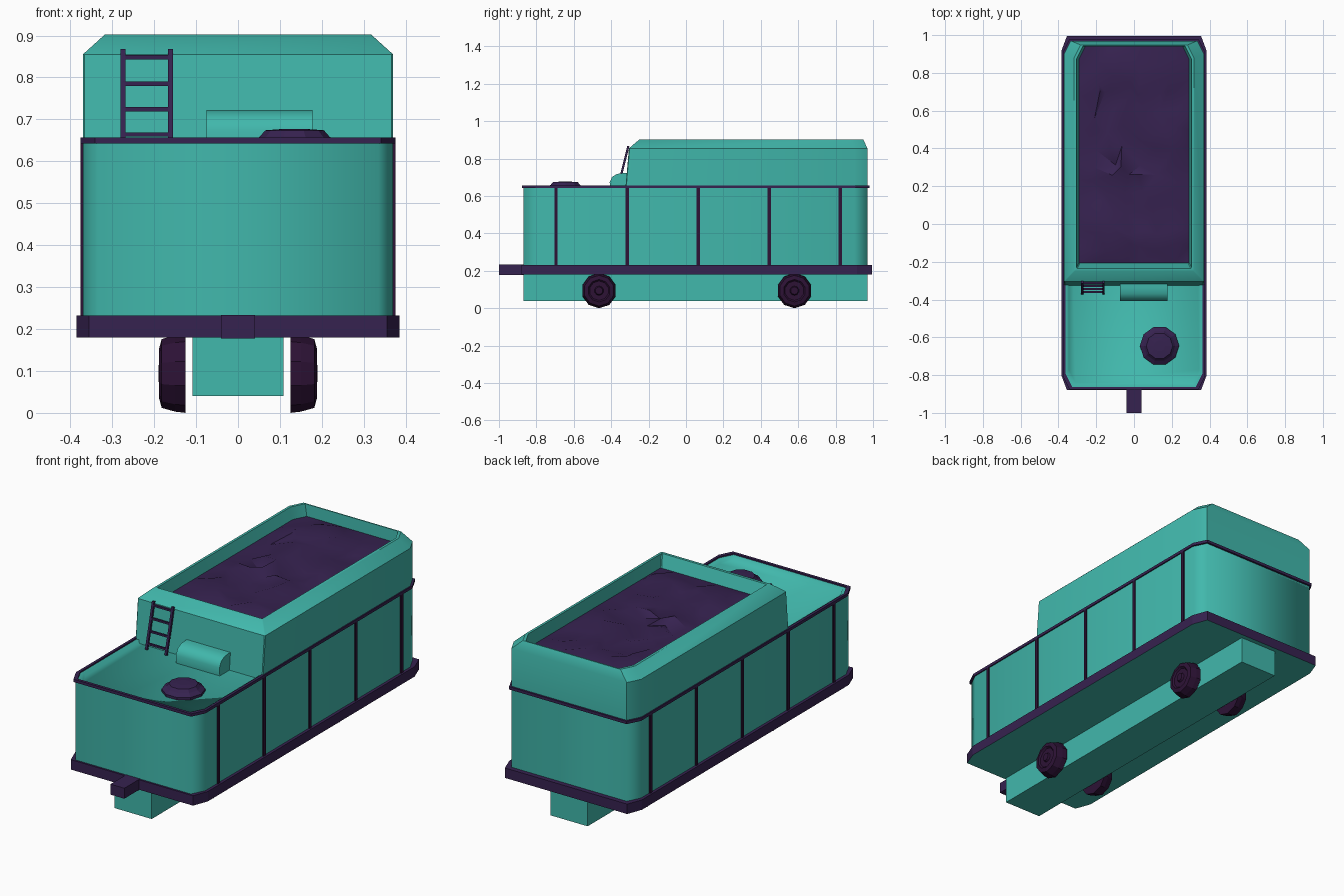
import bpy, bmesh, math, random
from mathutils import Vector

if "Cube" in bpy.data.objects:
    bpy.data.objects.remove(bpy.data.objects["Cube"])

random.seed(4)


def colour(name, rgb):
    m = bpy.data.materials.new(name)
    m.diffuse_color = (*rgb, 1)
    m.use_nodes = True
    m.node_tree.nodes["Principled BSDF"].inputs["Base Color"].default_value = m.diffuse_color
    return m


TEAL = colour("teal paint", (0.053, 0.479, 0.413))
PURPLE = colour("dark purple", (0.037, 0.016, 0.08))
PLUM = colour("black plum", (0.026, 0.006, 0.036))


def finish(name, bm, mat, smooth=None):
    bmesh.ops.recalc_face_normals(bm, faces=bm.faces)
    me = bpy.data.meshes.new(name)
    bm.to_mesh(me)
    bm.free()
    ob = bpy.data.objects.new(name, me)
    bpy.context.collection.objects.link(ob)
    me.materials.append(mat)
    if smooth:
        bpy.ops.object.select_all(action='DESELECT')
        ob.select_set(True)
        bpy.context.view_layer.objects.active = ob
        bpy.ops.object.shade_smooth_by_angle(angle=math.radians(smooth))
    return ob


def outline(hx, y0, y1, z, front=(0.035, 0.07), back=(0.035, 0.07)):
    """Rectangle with clipped corners as a ring of eight points."""
    (fx, fy), (bx, by) = front, back
    right = [(hx - fx, y0), (hx, y0 + fy), (hx, y1 - by), (hx - bx, y1)]
    ring = right + [(-x, y) for x, y in reversed(right)]
    return [Vector((x, y, z)) for x, y in ring]


def loft(name, rings, mat, cap_first=True, cap_last=True, closed=False, smooth=None):
    bm = bmesh.new()
    vs = [[bm.verts.new(p) for p in r] for r in rings]
    n = len(vs[0])
    pairs = list(zip(vs, vs[1:])) + ([(vs[-1], vs[0])] if closed else [])
    for a, b in pairs:
        for i in range(n):
            j = (i + 1) % n
            bm.faces.new((a[i], a[j], b[j], b[i]))
    if not closed:
        if cap_first:
            bm.faces.new(vs[0])
        if cap_last:
            bm.faces.new(vs[-1])
    return finish(name, bm, mat, smooth)


def box(name, x0, x1, y0, y1, z0, z1, mat):
    return loft(name, [[Vector((x, y, z)) for x, y in
                        ((x0, y0), (x1, y0), (x1, y1), (x0, y1))] for z in (z0, z1)], mat)


def bar(name, a, b, w, mat):
    """Square bar between two points."""
    a, b = Vector(a), Vector(b)
    d = (b - a).normalized()
    u = d.cross(Vector((0, 1, 0))).normalized() * w / 2
    v = d.cross(u).normalized() * w / 2
    loft(name, [[p + u + v, p - u + v, p - u - v, p + u - v] for p in (a, b)] , mat)


def lathe(name, centre, axis, profile, sides, mat, smooth=None, turn=0):
    """Round part from (radius, offset) pairs along x or z."""
    rings = []
    for r, h in profile:
        ring = []
        for i in range(sides):
            t = 2 * math.pi * i / sides + turn
            c, s = r * math.cos(t), r * math.sin(t)
            ring.append(Vector(centre) + Vector((h, c, s) if axis == 'x' else (c, s, h)))
        rings.append(ring)
    return loft(name, rings, mat, smooth=smooth)


# Main tank with a shallow sunken front deck
loft("tank_body", [outline(0.37, -0.87, 0.97, 0.185), outline(0.37, -0.87, 0.97, 0.65),
                   outline(0.35, -0.85, 0.95, 0.65), outline(0.345, -0.84, 0.94, 0.632)],
     TEAL, smooth=70)

# Chassis frame, with a painted underside
frame = loft("chassis_frame", [outline(0.385, -0.88, 0.995, 0.18, (0.03, 0.08), (0.03, 0.08)),
                               outline(0.385, -0.88, 0.995, 0.232, (0.03, 0.08), (0.03, 0.08))], PURPLE)
frame.data.materials.append(TEAL)
for f in frame.data.polygons:
    f.material_index = 1 if f.normal.z < -0.5 else 0

box("belly_box", -0.108, 0.108, -0.87, 0.97, 0.04, 0.181, TEAL)
box("front_coupler", -0.04, 0.04, -1.0, -0.87, 0.178, 0.233, PURPLE)

# Trim rail around the tank top
loft("top_trim", [outline(0.376, -0.877, 0.98, 0.642), outline(0.376, -0.877, 0.98, 0.657),
                  outline(0.362, -0.862, 0.962, 0.657), outline(0.362, -0.862, 0.962, 0.642)],
     PURPLE, closed=True)

# Side ribs
for side in (-1, 1):
    for i in range(5):
        y = -0.695 + 0.38 * i
        x0, x1 = sorted((side * 0.36, side * 0.376))
        box("side_rib", x0, x1, y - 0.009, y + 0.009, 0.225, 0.645, PLUM)

# Raised hopper: walls, sloped shoulder, rim and inner lining
sharp = (0.004, 0.004)
hopper = [(0.37, -0.325, 0.97, 0.632), (0.37, -0.305, 0.97, 0.855), (0.318, -0.25, 0.948, 0.902),
          (0.305, -0.235, 0.942, 0.902), (0.289, -0.205, 0.938, 0.82)]
loft("hopper", [outline(*h, front=sharp) for h in hopper], TEAL, cap_last=False, smooth=35)

# Lumpy fuel load
bm = bmesh.new()
bmesh.ops.create_grid(bm, x_segments=7, y_segments=13, size=1)
for v in bm.verts:
    edge = max(abs(v.co.x), abs(v.co.y)) > 0.99
    jx, jy = (0, 0) if edge else (random.uniform(-0.03, 0.03), random.uniform(-0.03, 0.03))
    v.co = (v.co.x * 0.292 + jx, 0.366 + v.co.y * 0.573 + jy,
            0.84 if edge else random.uniform(0.84, 0.875))
bmesh.ops.triangulate(bm, faces=bm.faces)
finish("fuel_load", bm, PURPLE, smooth=40)

# Rounded locker on the deck
section = [(-0.3, 0.63), (-0.405, 0.63), (-0.408, 0.675), (-0.395, 0.702), (-0.37, 0.718),
           (-0.34, 0.722), (-0.3, 0.722)]
loft("deck_locker", [[Vector((x, y, z)) for y, z in section] for x in (-0.075, 0.178)],
     TEAL, smooth=40)

# Filler hatch
lathe("filler_hatch", (0.135, -0.645, 0), 'z',
      [(0.104, 0.63), (0.104, 0.645), (0.083, 0.659), (0.07, 0.674), (0.03, 0.677)], 10, PURPLE)

# Ladder leaning on the hopper
def lean(z):
    return -0.365 + (z - 0.64) * 0.25


for x in (-0.274, -0.161):
    bar("ladder_rail", (x, lean(0.635), 0.635), (x, lean(0.867), 0.867), 0.012, PURPLE)
for z in (0.664, 0.724, 0.785, 0.848):
    bar("ladder_rung", (-0.274, lean(z), z), (-0.161, lean(z), z), 0.01, PURPLE)

# Wheels
for side in (-1, 1):
    for y in (-0.465, 0.58):
        prof = [(0.094, 0.125), (0.091, 0.15), (0.082, 0.182), (0.06, 0.188), (0.052, 0.18),
                (0.025, 0.18), (0.02, 0.19)]
        lathe("wheel", (0, y, 0.094), 'x', [(r, side * h) for r, h in prof], 10, PLUM,
              turn=-math.pi / 2)
